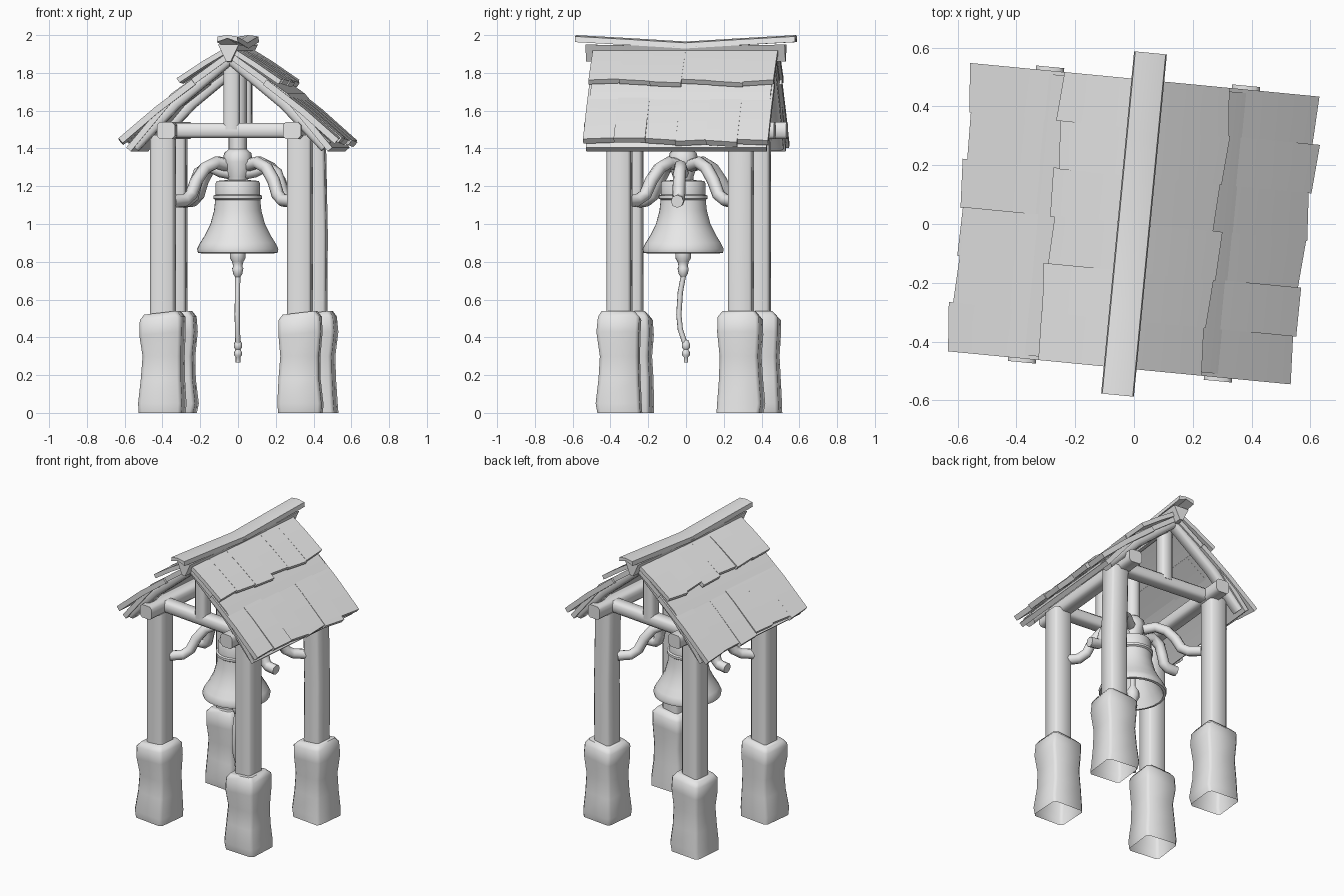
import bpy, bmesh, math, random
from mathutils import Vector, Matrix

if "Cube" in bpy.data.objects:
    bpy.data.objects.remove(bpy.data.objects["Cube"])

random.seed(4)
TURN = Matrix.Rotation(math.radians(-5.5), 4, 'Z')   # whole shelter is slightly turned

grey = bpy.data.materials.new("plain grey")
grey.diffuse_color = (0.8, 0.8, 0.8, 1)
grey.use_nodes = True
grey.node_tree.nodes["Principled BSDF"].inputs["Base Color"].default_value = grey.diffuse_color


def loft(name, rings, cap_start=True, cap_end=True, angle=50):
    """Skin a list of equal-length point rings."""
    bm = bmesh.new()
    vs = [[bm.verts.new(TURN @ Vector(p)) for p in r] for r in rings]
    n = len(vs[0])
    for a, b in zip(vs, vs[1:]):
        for i in range(n):
            j = (i + 1) % n
            bm.faces.new((a[i], a[j], b[j], b[i]))
    if cap_start:
        bm.faces.new(vs[0][::-1])
    if cap_end:
        bm.faces.new(vs[-1])
    bmesh.ops.recalc_face_normals(bm, faces=bm.faces)
    me = bpy.data.meshes.new(name)
    bm.to_mesh(me)
    bm.free()
    ob = bpy.data.objects.new(name, me)
    bpy.context.collection.objects.link(ob)
    me.materials.append(grey)
    bpy.ops.object.select_all(action='DESELECT')
    ob.select_set(True)
    bpy.context.view_layer.objects.active = ob
    bpy.ops.object.shade_smooth_by_angle(angle=math.radians(angle))
    return ob


def section(hx, hy, c):
    """Rectangle with chamfered corners."""
    return [(hx, -hy + c), (hx, hy - c), (hx - c, hy), (-hx + c, hy),
            (-hx, hy - c), (-hx, -hy + c), (-hx + c, -hy), (hx - c, -hy)]


def circle(r, n):
    return [(r * math.cos(2 * math.pi * i / n), r * math.sin(2 * math.pi * i / n)) for i in range(n)]


def sweep(name, path, shape, side=(0, 1, 0), **kw):
    """Carry a 2D section along a path; 'side' guides its first axis."""
    pts = [Vector(p) for p in path]
    rings = []
    for i, p in enumerate(pts):
        t = (pts[min(i + 1, len(pts) - 1)] - pts[max(i - 1, 0)]).normalized()
        v = t.cross(Vector(side)).normalized()
        u = v.cross(t)
        rings.append([p + u * a + v * b for a, b in shape])
    return loft(name, rings, **kw)


def lathe(name, profile, n=20, cy=0.0, **kw):
    return loft(name, [[(x, y + cy, z) for x, y in circle(r, n)] for r, z in profile], **kw)


# Four stone footings with timber posts: post x, y, then top drift in x
for px, py, lean in ((-.367, -.33, 0), (.36, -.32, 0), (-.372, .348, 0), (.375, .328, -.008)):
    spin = random.uniform(-0.05, 0.05)
    rings = []
    for z, h in ((0, .114), (.05, .117), (.18, .107), (.30, .102), (.42, .112), (.50, .110), (.53, .088)):
        dx, dy = random.uniform(-.005, .005), random.uniform(-.005, .005)
        rings.append([(px + dx + x * math.cos(spin) - y * math.sin(spin),
                       py + dy + x * math.sin(spin) + y * math.cos(spin),
                       z + (0.01 * x / h if z > .4 else 0)) for x, y in section(h, h, .018)])
    loft("stone_footing", rings, cap_start=False)
    sweep("post", [(px, py, .45), (px - lean * .3, py, .95), (px + lean, py, 1.47)], section(.064, .064, .014))

# Frame: beams along the sides, cross beams, king posts and rafters
for s in (-1, 1):
    sweep("side_beam", [(.335 * s, -.505, 1.495), (.335 * s, .505, 1.495)],
          section(.048, .045, .016), side=(1, 0, 0))
    sweep("cross_beam", [(-.33, .335 * s, 1.495), (.33, .335 * s, 1.495)], section(.045, .04, .016))
    sweep("king_post", [(0, .34 * s, 1.5), (0, .34 * s, 1.9)], section(.042, .042, .014))
    for k in (-1, 1):
        sweep("rafter", [(0, .43 * k, 1.88), (.29 * s, .43 * k, 1.64), (.51 * s, .43 * k, 1.41)],
              section(.04, .033, .014))


# Roof: a lining board and two rows of six uneven planks on each slope
def plank(name, s, path, y0, y1, thick, lift=0.0, skew=0.0):
    rings = []
    for i, (x, z) in enumerate(path):
        a, b = path[max(i - 1, 0)], path[min(i + 1, len(path) - 1)]
        d = Vector((b[0] - a[0], 0, b[1] - a[1])).normalized()
        n = Vector((-d.z, 0, d.x)) * thick
        f = i / (len(path) - 1)
        e = skew * f
        lo, hi = Vector((x + e, y0, z - e * .8 + lift * f)), Vector((x - e, y1, z + e * .8 + lift * f))
        rings.append([(s * p.x, p.y, p.z) for p in (lo, hi, hi - n, lo - n)])
    loft(name, rings, angle=30)


upper = [(.0, 1.945), (.14, 1.86), (.285, 1.762)]
lower = [(.20, 1.765), (.40, 1.61), (.588, 1.445)]
for s in (-1, 1):
    plank("roof_lining", s, [(.0, 1.915), (.31, 1.69), (.548, 1.405)], -.48, .48, .032)
    for row, path, thick in (("upper_plank", upper, .028), ("lower_plank", lower, .034)):
        for i in range(6):
            y0 = -.49 + i * .98 / 6
            grow = random.uniform(-.012, .014)
            ends = path[:-1] + [(path[-1][0] + grow, path[-1][1] - grow * .8)]
            plank(row, s, ends, y0 - .002, y0 + .98 / 6 + .002, thick,
                  random.uniform(-.008, .01), random.uniform(-.007, .007))

# Ridge: wedge beam under a sagging cap board
loft("ridge_wedge", [[(-.055, y, 1.94 + d), (.055, y, 1.94 + d), (.012, y, 1.85 + d), (-.012, y, 1.85 + d)]
                     for y, d in ((-.53, .01), (0, 0), (.53, .01))], angle=30)
loft("ridge_cap", [[(-.056, y, 1.935 + d), (0, y, 1.955 + d), (.056, y, 1.935 + d),
                    (.052, y, 1.965 + d), (0, y, 1.972 + d), (-.052, y, 1.965 + d)]
                   for y, d in ((-.585, .028), (-.3, .012), (0, -.006), (.3, .012), (.585, .028))], angle=30)

# Hanger: stem, bud-shaped crown and curved arms
CY = -.015
lathe("hanger_stem", [(.048, 1.36), (.048, 1.9)], 8, CY)
lathe("hanger_crown", [(.05, 1.21), (.055, 1.25), (.082, 1.33), (.072, 1.375), (.045, 1.40)], 8, CY)


def arm(pts):
    sweep("hanger_arm", pts, circle(.034, 8), side=(-pts[-1][1], pts[-1][0], 0))


for s in (-1, 1):
    arm([(.04 * s, CY, 1.27), (.09 * s, CY, 1.28), (.15 * s, CY, 1.305), (.205 * s, CY, 1.27),
         (.228 * s, CY, 1.20), (.24 * s, CY, 1.145), (.265 * s, CY, 1.125), (.33 * s, CY, 1.12)])
    for k in (-1, 1):
        arm([(.05 * s, .03 * k, 1.31), (.11 * s, .08 * k, 1.325), (.165 * s, .125 * k, 1.295),
             (.205 * s, .165 * k, 1.23), (.23 * s, .195 * k, 1.155), (.26 * s, .235 * k, 1.125),
             (.32 * s, .29 * k, 1.12)])

# Bell with a hollow underside
lathe("bell", [(.03, 1.235), (.112, 1.228), (.118, 1.215), (.118, 1.155), (.13, 1.15), (.13, 1.135),
               (.12, 1.128), (.126, 1.07), (.145, 1.0), (.175, .94), (.2, .90), (.216, .868),
               (.212, .848), (.195, .845), (.17, .90), (.125, 1.0), (.10, 1.12), (.03, 1.17)], 24, CY)
# Clapper, pull rope and its knotted end
lathe("clapper", [(.018, 1.17), (.018, .9), (.042, .86), (.042, .82), (.03, .80), (.024, .775),
                  (.03, .765), (.024, .735), (.014, .72)], 12, CY)
sweep("pull_rope", [(0, CY, .79), (0, CY, .72), (0, -.03, .64), (0, -.038, .52), (0, -.03, .44), (0, -.003, .36)],
      circle(.014, 8), side=(1, 0, 0))
lathe("rope_knot", [(.012, .385), (.022, .365), (.022, .345), (.013, .335), (.021, .32),
                    (.021, .305), (.012, .295), (.012, .268)], 10)
